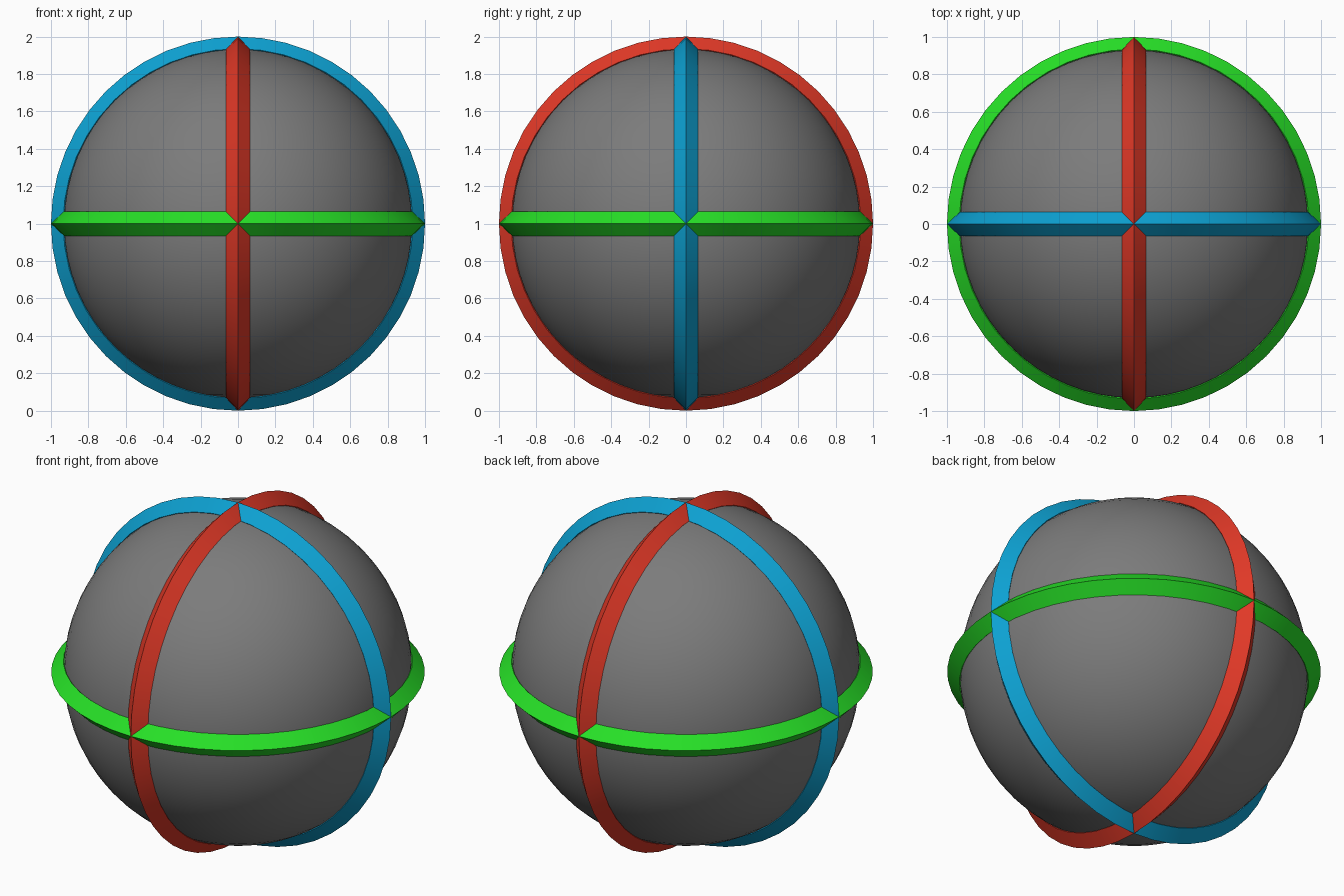
import bpy
import math
from mathutils import Matrix

cube = bpy.data.objects.get("Cube")
if cube:
    bpy.data.objects.remove(cube, do_unlink=True)

CENTRE = (0, 0, 1)
MAJOR, MINOR = 0.935, 0.065   # ring centreline radius and half width
SEGMENTS = 48


def material(name, rgb):
    mat = bpy.data.materials.new(name)
    mat.use_nodes = True
    mat.diffuse_color = (*rgb, 1)
    mat.node_tree.nodes["Principled BSDF"].inputs["Base Color"].default_value = (*rgb, 1)
    return mat


def ring(name, mat, axis):
    """Diamond-section ring whose axle lies along the given axis."""
    bpy.ops.mesh.primitive_torus_add(major_segments=SEGMENTS, minor_segments=4,
                                     major_radius=MAJOR, minor_radius=MINOR,
                                     location=CENTRE)
    obj = bpy.context.object
    obj.name = name
    if axis != 'Z':
        obj.data.transform(Matrix.Rotation(math.pi / 2, 4, axis))
    obj.data.materials.append(mat)
    bpy.ops.object.shade_smooth_by_angle(angle=math.radians(30))


# Smooth core ball
bpy.ops.mesh.primitive_uv_sphere_add(segments=64, ring_count=32, radius=0.933,
                                     location=CENTRE)
ball = bpy.context.object
ball.name = "ball"
ball.data.materials.append(material("grey", (0.2, 0.2, 0.2)))
bpy.ops.object.shade_smooth()

# Three crossing rings; a turn about Y gives an X axle, about X gives a Y axle
ring("equator_ring", material("green", (0.02, 0.75, 0.02)), 'Z')
ring("side_facing_ring", material("red", (0.75, 0.04, 0.02)), 'Y')
ring("front_facing_ring", material("blue", (0.004, 0.36, 0.65)), 'X')
